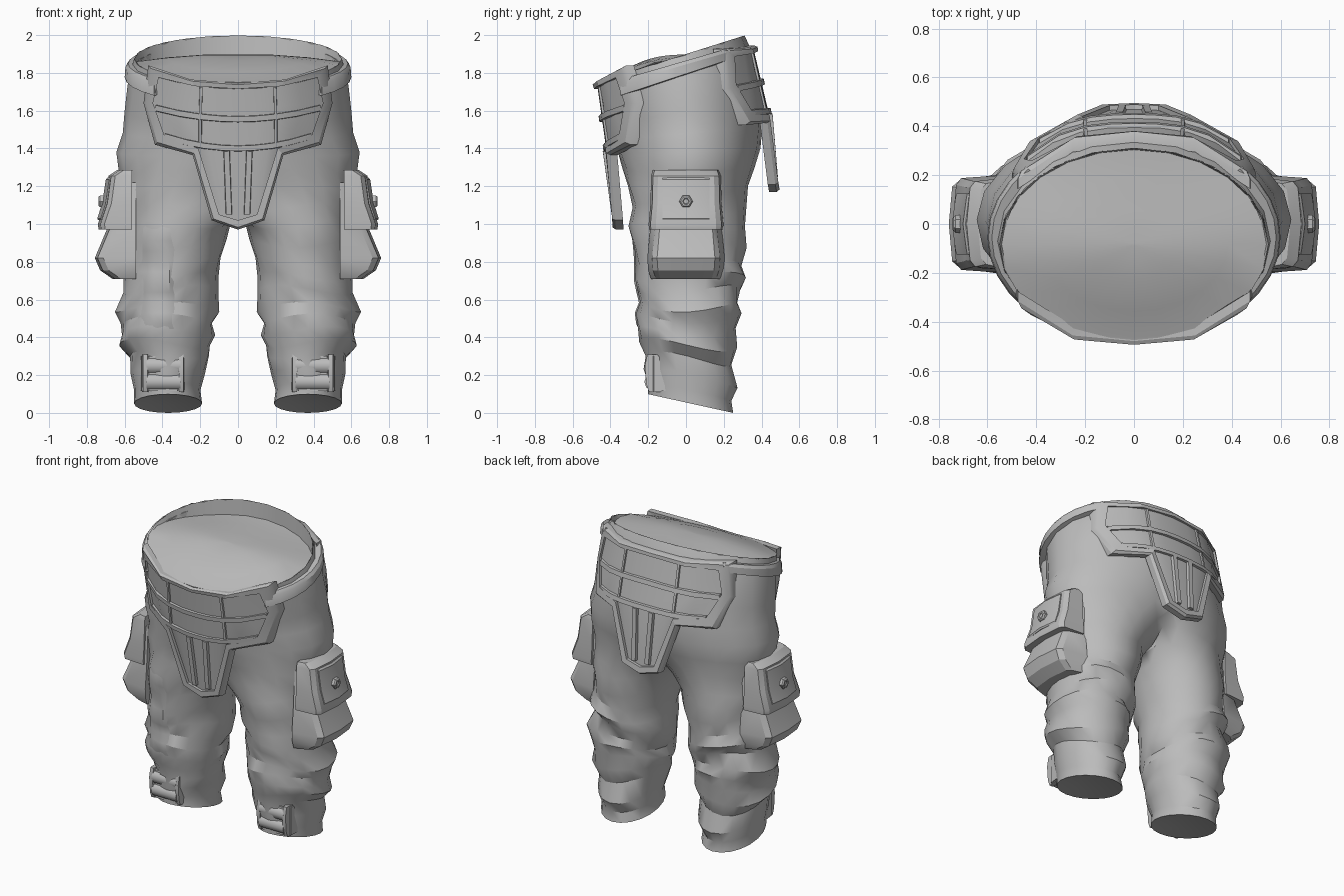
import bpy, bmesh, math
from mathutils import Vector
from mathutils.bvhtree import BVHTree

if "Cube" in bpy.data.objects:
    bpy.data.objects.remove(bpy.data.objects["Cube"])

grey = bpy.data.materials.new("plain_grey")
grey.diffuse_color = (0.5, 0.5, 0.5, 1)
grey.use_nodes = True
grey.node_tree.nodes["Principled BSDF"].inputs["Base Color"].default_value = grey.diffuse_color


def make(name, verts, faces, mirror=False, angle=35):
    """Mesh object with clean normals, grey material and optional x mirror."""
    me = bpy.data.meshes.new(name)
    me.from_pydata([tuple(v) for v in verts], [], faces)
    bm = bmesh.new()
    bm.from_mesh(me)
    bmesh.ops.recalc_face_normals(bm, faces=bm.faces)
    bm.to_mesh(me)
    bm.free()
    me.materials.append(grey)
    ob = bpy.data.objects.new(name, me)
    bpy.context.collection.objects.link(ob)
    bpy.ops.object.select_all(action='DESELECT')
    ob.select_set(True)
    bpy.context.view_layer.objects.active = ob
    bpy.ops.object.shade_smooth_by_angle(angle=math.radians(angle))
    if mirror:
        m = ob.modifiers.new("mirror", 'MIRROR')
        m.use_clip = True
        m.merge_threshold = 0.001
    return ob


def loft(rings, cyclic=False, caps=True):
    """Join equal closed rings with quads."""
    n, k = len(rings[0]), len(rings)
    verts = [p for r in rings for p in r]
    faces = []
    for i in range(k if cyclic else k - 1):
        a, b = i * n, (i + 1) % k * n
        faces += [(a + j, a + (j + 1) % n, b + (j + 1) % n, b + j) for j in range(n)]
    if caps and not cyclic:
        faces += [tuple(range(n))[::-1], tuple(range((k - 1) * n, k * n))]
    return verts, faces


# ---- trousers: one half, rows of (z, tilt, x inner, x outer, y front, y back)
ROWS = [
    (1.90, .316, -.55, .55, -.475, .31), (1.84, .31, -.565, .565, -.455, .335),
    (1.74, .28, -.585, .585, -.425, .37), (1.60, .20, -.60, .60, -.405, .40),
    (1.48, .10, -.61, .61, -.38, .405), (1.38, .05, -.50, .64, -.36, .395),
    (1.28, 0, -.36, .63, -.33, .36), (1.18, 0, -.20, .61, -.305, .33),
    (1.08, 0, -.06, .60, -.295, .32), (1.00, 0, .03, .60, -.29, .31),
    (.90, 0, .065, .59, -.28, .32), (.80, 0, .09, .60, -.27, .295),
    (.72, 0, .10, .62, -.26, .31), (.65, 0, .10, .60, -.26, .29),
    (.56, 0, .11, .65, -.245, .28), (.50, 0, .13, .62, -.26, .29),
    (.43, 0, .12, .625, -.25, .255), (.36, -.05, .15, .62, -.25, .28),
    (.29, -.10, .16, .57, -.22, .24), (.20, -.20, .17, .57, -.22, .27),
    (.12, -.22, .20, .55, -.20, .24), (.055, -.22, .19, .55, -.20, .25)]
N = 20


def ring(row, s=1.0, dz=0.0):
    z, tilt, xi, xo, yf, yb = row
    cx, cy, rx, ry = (xi + xo) / 2, (yf + yb) / 2, (xo - xi) / 2, (yb - yf) / 2
    out = []
    fold = 0.03 * max(0, min(1, (1.45 - z) / .3)) * min(1, max(0, z - .08) / .25)
    for i in range(N):
        a = 2 * math.pi * i / N
        f = s * (1 + fold * (math.sin(24 * z + 2 * a) + .7 * math.sin(41 * z - 3 * a)))
        x, y = cx + rx * f * math.cos(a), cy + ry * f * math.sin(a)
        x = 0.0 if x < 1e-4 else x
        shift = fold * .9 * math.sin(2 * a + 9 * z)
        out.append(Vector((x, y, z + tilt * y + dz + shift)))
    return out


rings = [ring(r) for r in ROWS] + [ring(ROWS[-1], .92, .002), ring(ROWS[-1], .5, .015)]
verts, faces = loft(rings, caps=False)
faces = [f for f in faces if any(verts[i].x > 0 for i in f)]
faces.append(tuple(range(len(verts) - N, len(verts))))
make("trousers", verts, faces, mirror=True, angle=32)
body_tree = BVHTree.FromPolygons(verts, faces)

# ---- waist lining: inner wall at the back and a gently domed cover
M = 24
cover = []
for s, rise in ((1, 0), (.985, 0), (.7, .02), (.35, .035), (.02, .035)):
    r = []
    for i in range(M):
        a = 2 * math.pi * i / M
        y = -.0825 + .3925 * s * math.sin(a)
        t = max(0, min(1, (y + .2) / .48))
        drop = 0 if s == 1 else .10 * t * t * (3 - 2 * t)
        r.append(Vector((.55 * s * math.cos(a), y, 1.9 + .316 * y + rise - drop)))
    cover.append(r)
v, f = loft(cover, caps=False)
f.append(tuple(range(len(v) - M, len(v))))
make("waist_lining", v, f, angle=50)

# ---- side belt between the two plates
belt = []
for i in range(9):
    a = math.radians(-42 + 84 * i / 8)
    sec = []
    for off, zo, k in ((-.05, 1.865, .29), (.004, 1.865, .29), (.018, 1.845, .29),
                       (.022, 1.795, .33), (-.05, 1.785, .33)):
        y = -.055 + (.415 + off) * math.sin(a)
        sec.append(Vector(((.578 + off) * math.cos(a), y, zo + k * y)))
    belt.append(sec)
make("side_belt", *loft(belt), mirror=True, angle=30)


# ---- armour plates, drawn as (x, z) and bent around the body
def front(x, z, h):
    return Vector((x, -.385 - .14 * (z - 1) + 1.65 * abs(x) ** 3 - h, z))


def back(x, z, h):
    zc = z + .2
    y = .49 - .066 * (zc - 1.17) - .17 * max(0, zc - 1.55) - 1.45 * abs(x) ** 3 + h
    return Vector((x, y, zc - .5 * x * x))


OUTER = [(0, 1.745), (.25, 1.765), (.475, 1.84), (.50, 1.64), (.44, 1.42),
         (.24, 1.365), (.14, 1.02), (0, .97)]
INNER = [(0, 1.715), (.23, 1.73), (.42, 1.775), (.45, 1.64), (.39, 1.47),
         (.21, 1.40), (.10, 1.05), (0, 1.02)]
PANEL = [(1.715, 1.775, .42), (1.62, 1.64, .45), (1.43, 1.47, .39),
         (1.38, 1.40, .21), (1.02, 1.05, .10)]


def full(half):
    return half + [(-x, z) for x, z in half[-2:0:-1]]


def strip(name, surf, path, width, h):
    """Raised bar along a path of (x, z) points."""
    secs = []
    for i, p in enumerate(path):
        q0, q1 = path[max(i - 1, 0)], path[min(i + 1, len(path) - 1)]
        t = Vector((q1[0] - q0[0], q1[1] - q0[1])).normalized() * width / 2
        secs.append([surf(p[0] - t.y * k, p[1] + t.x * k, d)
                     for k, d in ((-1, -.03), (-.8, h), (.8, h), (1, -.03))])
    make(name, *loft(secs), angle=30)


for side, surf in (("front", front), ("back", back)):
    frame = []
    for (xo, zo), (xi, zi) in zip(full(OUTER), full(INNER)):
        xm, zm = xo * .75 + xi * .25, zo * .75 + zi * .25
        frame.append([surf(xo, zo, -.05), surf(xo, zo, -.010), surf(xm, zm, .006),
                      surf(xi, zi, .002), surf(xi, zi, -.045)])
    make(side + "_plate_frame", *loft(frame, cyclic=True), angle=25)

    rows = []
    for zc, ze, w in PANEL:
        us = [-1, -.75, -.5, -.25, 0, .25, .5, .75, 1]
        pts = [(u * w, zc + (ze - zc) * u * u) for u in us]
        rows.append([surf(x, z, -.018) for x, z in pts] +
                    [surf(x, z, -.048) for x, z in reversed(pts)])
    make(side + "_plate_panel", *loft(rows), angle=30)

    xs = [-1, -.7, -.45, -.2, 0, .2, .45, .7, 1]
    strip(side + "_upper_bar", surf, [(.44 * u, 1.555 + .06 * u * u) for u in xs], .036, -.002)
    strip(side + "_lower_bar", surf, [(.39 * u, 1.40 + .065 * u * u) for u in xs], .034, -.002)
    for s in (-1, 1):
        strip(side + "_divider", surf, [(s * .195, 1.725), (s * .2, 1.56), (s * .2, 1.41)], .018, -.008)
        strip(side + "_rib", surf, [(s * .06, 1.385), (s * .048, 1.05)], .036, .002)


# ---- cargo pockets on the outer thighs
def pocket(name, rows, shoulder, base=.54, flare=.025):
    secs = [[Vector((base, -w - flare, z)), Vector((x - shoulder, -w, z)), Vector((x - .004, -.85 * w, z)),
             Vector((x + .01, 0, z)), Vector((x - .004, .85 * w, z)), Vector((x - shoulder, w, z)),
             Vector((base, w + flare, z))] for z, x, w in rows]
    return make(name, *loft(secs), mirror=True, angle=28)


pocket("pocket_pouch", [(1.22, .63, .15), (.97, .685, .165), (.82, .748, .18),
                        (.755, .72, .175), (.71, .655, .16)], .035)
pocket("pocket_flap", [(1.285, .63, .165), (1.255, .675, .175), (1.11, .695, .178),
                       (1.0, .732, .188), (.972, .728, .186)], .025, .56, .01)
pocket("pocket_flap_panel", [(1.245, .68, .125), (1.235, .69, .125), (1.11, .709, .125),
                             (1.03, .735, .125), (1.02, .73, .125)], .008, .62, 0)

# ---- pocket snap buttons
button = []
for x, r in ((.68, .036), (.73, .036), (.738, .028), (.738, .018), (.732, .014)):
    button.append([Vector((x, r * math.cos(i * math.pi / 3), 1.12 + r * math.sin(i * math.pi / 3)))
                   for i in range(6)])
make("pocket_button", *loft(button), mirror=True, angle=30)

# ---- ankle fasteners: backing, side rails and two rounded straps
secs = [[Vector((x, y, z)) for x, y in ((.27, -.08), (.285, -.17), (.32, -.198),
        (.47, -.198), (.51, -.17), (.52, -.08))] for z in (.115, .30)]
make("ankle_backing", *loft(secs), mirror=True, angle=30)
for x in (.30, .49):
    secs = [[Vector((x + dx, y, z)) for dx, y in ((-.018, -.13), (-.012, yf), (.012, yf), (.018, -.13))]
            for z, yf in ((.11, -.195), (.15, -.21), (.25, -.218), (.31, -.205))]
    make("ankle_rail", *loft(secs), mirror=True, angle=30)
for zc in (.165, .25):
    secs = [[Vector((x, -.19 - .03 * math.cos(i * math.pi / 4), zc + .042 * math.sin(i * math.pi / 4)))
             for i in range(8)] for x in (.305, .485)]
    make("ankle_strap", *loft(secs), mirror=True, angle=50)

# ---- fabric knee panel laid on one thigh
nx, nz = 6, 12
verts, faces = [], []
for j in range(nz):
    z = .42 + .60 * j / (nz - 1)
    for i in range(nx):
        x = .32 + .21 * i / (nx - 1)
        hit = body_tree.ray_cast(Vector((x, -1, z)), Vector((0, 1, 0)))[0]
        edge = i in (0, nx - 1) or j in (0, nz - 1)
        verts.append((-x, (hit.y if hit else -.2) + (.008 if edge else -.009), z))
for j in range(nz - 1):
    for i in range(nx - 1):
        a = j * nx + i
        faces.append((a, a + 1, a + nx + 1, a + nx))
make("knee_panel", verts, faces, angle=35)
